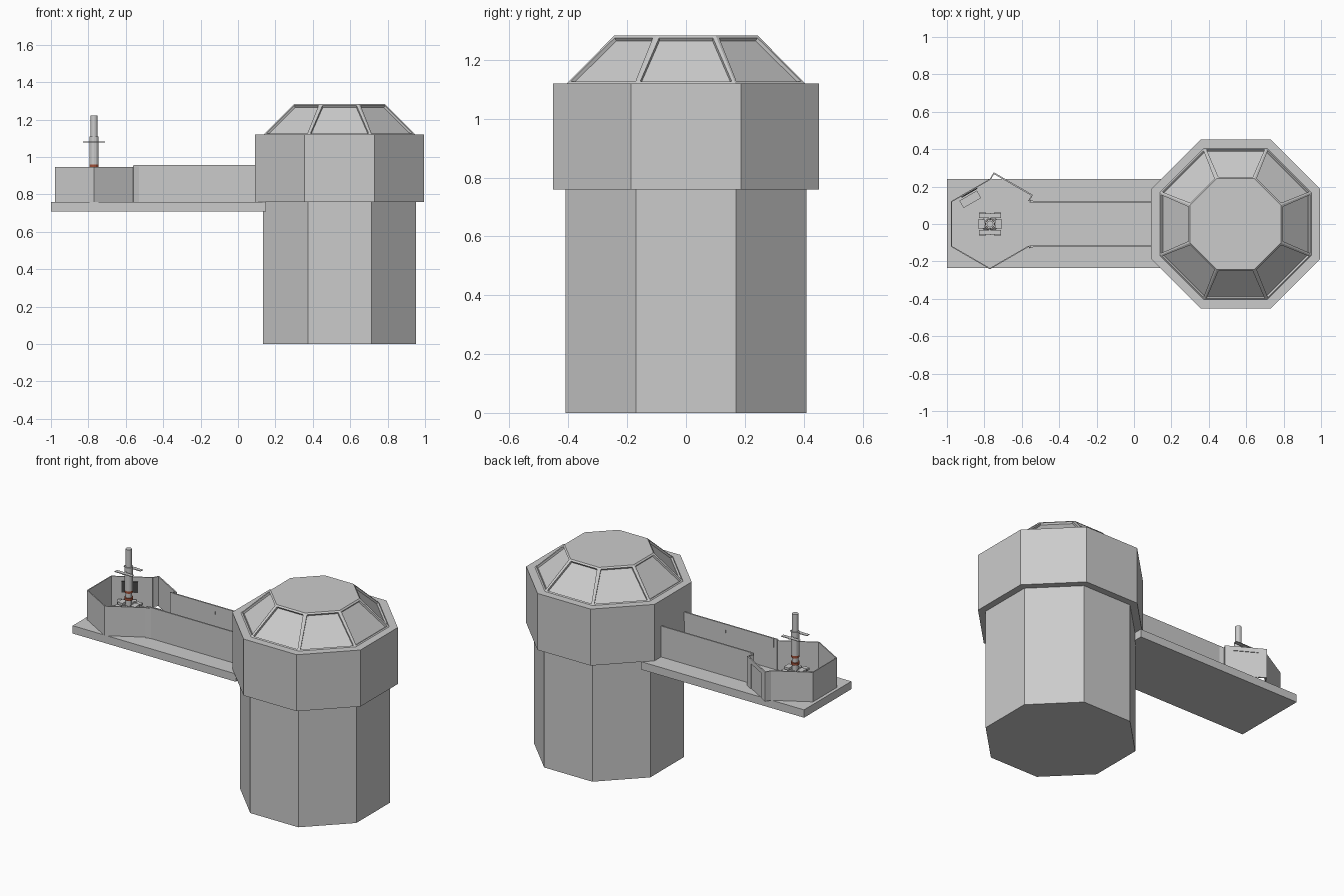
import bpy, bmesh, math
from mathutils import Matrix, Vector

if "Cube" in bpy.data.objects:
    bpy.data.objects.remove(bpy.data.objects["Cube"])

CX = 0.543          # tower axis
HX = -0.77          # hexagonal room axis


def finish(name, bm, mat=None):
    bmesh.ops.recalc_face_normals(bm, faces=bm.faces)
    me = bpy.data.meshes.new(name)
    bm.to_mesh(me)
    bm.free()
    ob = bpy.data.objects.new(name, me)
    bpy.context.collection.objects.link(ob)
    if mat:
        me.materials.append(mat)
    return ob


def prism(name, x, y, n, r0, r1, z0, z1, rot=0.0, panels=0.0, mat=None):
    """n-sided frustum given by corner radii; panels = inset width on the sides."""
    bm = bmesh.new()
    bmesh.ops.create_cone(bm, cap_ends=True, segments=n, radius1=r0, radius2=r1,
                          depth=z1 - z0,
                          matrix=Matrix.Translation((x, y, (z0 + z1) / 2)) @ Matrix.Rotation(rot, 4, 'Z'))
    if panels:
        bmesh.ops.recalc_face_normals(bm, faces=bm.faces)
        sides = [f for f in bm.faces if abs(f.normal.z) < 0.95]
        bmesh.ops.inset_individual(bm, faces=sides, thickness=panels, depth=0)
        bmesh.ops.inset_individual(bm, faces=sides, thickness=0.003, depth=-0.012)
    return finish(name, bm, mat)


def box(name, x0, x1, y0, y1, z0, z1, mat=None):
    bm = bmesh.new()
    bmesh.ops.create_cube(bm, size=1,
                          matrix=Matrix.Translation(((x0 + x1) / 2, (y0 + y1) / 2, (z0 + z1) / 2))
                          @ Matrix.Diagonal((x1 - x0, y1 - y0, z1 - z0, 1)))
    return finish(name, bm, mat)


def wall(name, p, q, z0, z1, t, mat=None):
    """Upright wall from p to q, thickened by t to the left of its direction."""
    p, q = Vector(p), Vector(q)
    d = (q - p).normalized()
    n = Vector((-d.y, d.x)) * t
    bm = bmesh.new()
    base = bm.faces.new([bm.verts.new((v.x, v.y, z0)) for v in (p, q, q + n, p + n)])
    top = bmesh.ops.extrude_face_region(bm, geom=[base])['geom']
    bmesh.ops.translate(bm, verts=[v for v in top if isinstance(v, bmesh.types.BMVert)],
                        vec=(0, 0, z1 - z0))
    return finish(name, bm, mat)


red = bpy.data.materials.new("copper_red")
red.diffuse_color = (0.35, 0.08, 0.04, 1)
red.use_nodes = True
red.node_tree.nodes["Principled BSDF"].inputs["Base Color"].default_value = red.diffuse_color
dark = bpy.data.materials.new("dark_grey")
dark.diffuse_color = (0.06, 0.06, 0.06, 1)
dark.use_nodes = True
dark.node_tree.nodes["Principled BSDF"].inputs["Base Color"].default_value = dark.diffuse_color

# Octagonal tower with panelled roof
C8 = math.cos(math.pi / 8)
A8 = math.pi / 8
prism("tower_base", CX, 0, 8, 0.41 / C8, 0.41 / C8, 0, 0.76, A8)
prism("tower_head", CX, 0, 8, 0.452 / C8, 0.452 / C8, 0.76, 1.12, A8)
prism("tower_roof", CX, 0, 8, 0.405 / C8, 0.243 / C8, 1.12, 1.283, A8, panels=0.015)

# Platform slab
box("platform", -1.0, 0.15, -0.236, 0.24, 0.71, 0.76)

# Open corridor: thin side walls with a stepped trim inside
for s, side in ((-1, "front"), (1, "back")):
    y0, y1 = sorted((s * 0.115, s * 0.121))
    box(f"corridor_wall_{side}", -0.56, 0.12, y0, y1, 0.76, 0.957)
    y0, y1 = sorted((s * 0.112, s * 0.115))
    box(f"corridor_trim_{side}_a", -0.54, -0.24, y0, y1, 0.90, 0.957)
    box(f"corridor_trim_{side}_b", -0.24, -0.20, y0, y1, 0.92, 0.957)
    box(f"corridor_trim_{side}_c", -0.20, 0.10, y0, y1, 0.90, 0.957)
    wall(f"doorway_splay_{side}", (-0.56, s * 0.13), (-0.53, s * 0.121), 0.76, 0.95, 0.006 * -s)

# Hexagonal room walls, open towards the corridor
R6 = 0.242
hexa = [(HX + R6 * math.cos(math.radians(a)), R6 * math.sin(math.radians(a)))
        for a in range(30, 391, 60)]
for i in range(1, 5):
    wall(f"room_wall_{i}", hexa[i], hexa[i + 1], 0.76, 0.948, 0.006)

# Entrance porch on the back right side
d = Vector((math.cos(math.pi / 3), math.sin(math.pi / 3))) * 0.04
a, b = Vector(hexa[0]), Vector(hexa[1])
wall("porch_end_right", a, a + d, 0.76, 0.948, 0.006)
wall("porch_end_left", b + d, b, 0.76, 0.948, 0.006)
wall("porch_post_right", a + d, (a + d).lerp(b + d, 0.2), 0.76, 0.948, 0.008)
wall("porch_post_left", (a + d).lerp(b + d, 0.8), b + d, 0.76, 0.948, 0.008)
wall("porch_lintel", (a + d).lerp(b + d, 0.2), (a + d).lerp(b + d, 0.8), 0.92, 0.948, 0.008)
wall("porch_door", (a + d * 0.9).lerp(b + d * 0.9, 0.2), (a + d * 0.9).lerp(b + d * 0.9, 0.8),
     0.76, 0.92, 0.004)

# Dark screen and bench by the back left wall
m, e = Vector(hexa[1]), Vector(hexa[2])
inn = Vector((0.5, -0.866))
wall("wall_screen", m.lerp(e, 0.35) + inn * 0.007, m.lerp(e, 0.75) + inn * 0.007, 0.85, 0.92, 0.006, dark)
wall("bench", m.lerp(e, 0.38) + inn * 0.02, m.lerp(e, 0.83) + inn * 0.02, 0.76, 0.81, 0.045)

# Central console column
prism("column_foot", HX, 0, 12, 0.045, 0.03, 0.76, 0.79)
prism("column_stem", HX, 0, 12, 0.018, 0.018, 0.79, 0.96)
prism("column_ring_low", HX, 0, 12, 0.026, 0.026, 0.90, 0.915, mat=red)
prism("column_ring_high", HX, 0, 12, 0.024, 0.024, 0.945, 0.96, mat=red)
prism("column_sleeve", HX, 0, 16, 0.025, 0.025, 0.96, 1.11)
prism("column_tip", HX, 0, 16, 0.018, 0.018, 1.11, 1.222)

# Flat vanes on the column and small control panels below
for s in (-1, 1):
    box("vane_long", HX - 0.06, HX + 0.06, s * 0.045 - 0.012, s * 0.045 + 0.012, 1.079, 1.083)
    box("vane_strut", HX - 0.004, HX + 0.004, min(0, s * 0.06), max(0, s * 0.06), 1.078, 1.082)
    box("control_panel_side", HX + s * 0.045 - 0.018, HX + s * 0.045 + 0.018, -0.025, 0.025, 0.86, 0.875)
    box("control_arm", HX - 0.006, HX + 0.006, min(0, s * 0.06), max(0, s * 0.06), 0.855, 0.865)
    for t in (-1, 1):
        box("control_panel_corner", HX + s * 0.04 - 0.018, HX + s * 0.04 + 0.018,
            t * 0.05 - 0.012, t * 0.05 + 0.012, 0.855, 0.868)
box("control_bar", HX - 0.06, HX + 0.06, -0.006, 0.006, 0.852, 0.86)
